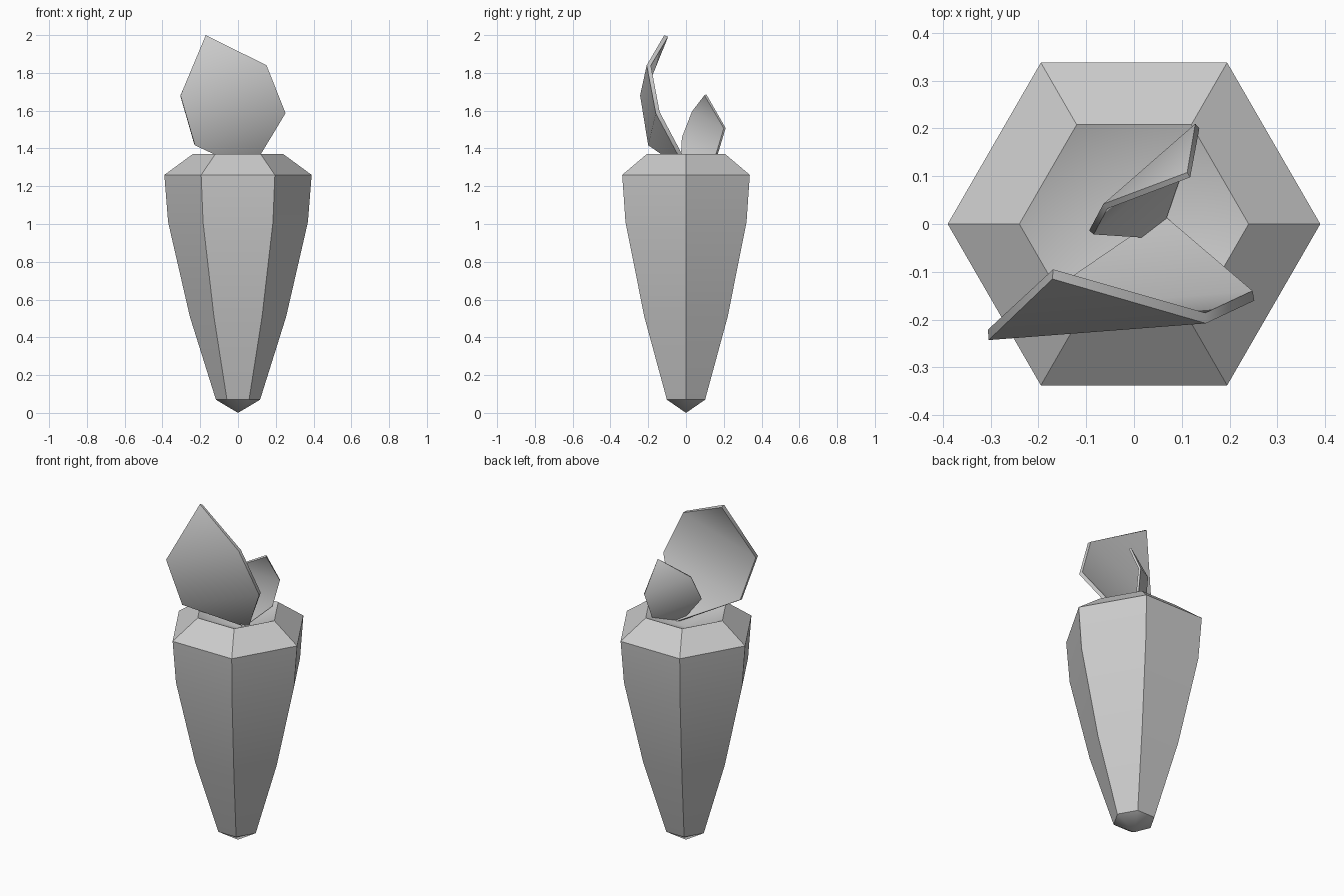
import bpy, bmesh, math
from mathutils import Matrix, Vector

if "Cube" in bpy.data.objects:
    bpy.data.objects.remove(bpy.data.objects["Cube"])


def make_object(name, verts, faces):
    mesh = bpy.data.meshes.new(name)
    mesh.from_pydata(verts, [], faces)
    bm = bmesh.new()
    bm.from_mesh(mesh)
    bmesh.ops.recalc_face_normals(bm, faces=bm.faces)
    bm.to_mesh(mesh)
    bm.free()
    obj = bpy.data.objects.new(name, mesh)
    bpy.context.collection.objects.link(obj)
    return obj


def smooth(obj, degrees):
    bpy.ops.object.select_all(action='DESELECT')
    obj.select_set(True)
    bpy.context.view_layer.objects.active = obj
    bpy.ops.object.shade_smooth_by_angle(angle=math.radians(degrees))


# Root: six-sided lathe, pointed below and dished on top
SIDES = 6
rings = [(0.117, 0.07), (0.255, 0.51), (0.37, 1.01), (0.39, 1.26), (0.24, 1.37)]
verts = [(r * math.cos(math.tau * i / SIDES), r * math.sin(math.tau * i / SIDES), z)
         for r, z in rings for i in range(SIDES)]
bottom, dish = len(verts), len(verts) + 1
verts += [(0, 0, 0.0), (0, 0, 1.27)]
last = (len(rings) - 1) * SIDES
faces = []
for i in range(SIDES):
    j = (i + 1) % SIDES
    for k in range(0, last, SIDES):
        faces.append((k + i, k + j, k + SIDES + j, k + SIDES + i))
    faces.append((bottom, j, i))
    faces.append((dish, last + i, last + j))
smooth(make_object("root", verts, faces), 35)

# Leaves: one bent six-cornered blade, the small one turned and scaled
blade = [(-0.17, -0.105, 1.995), (0.15, -0.197, 1.84), (0.25, -0.15, 1.59),
         (0.063, 0.012, 1.285), (-0.23, -0.19, 1.42), (-0.305, -0.232, 1.68)]
blade_faces = [(0, 5, 1), (5, 4, 2, 1), (4, 3, 2)]


def leaf(name, matrix, thickness):
    obj = make_object(name, [matrix @ Vector(p) for p in blade], blade_faces)
    solid = obj.modifiers.new("thickness", 'SOLIDIFY')
    solid.thickness = thickness
    solid.offset = 0
    bpy.context.view_layer.objects.active = obj
    obj.select_set(True)
    bpy.ops.object.modifier_apply(modifier=solid.name)
    smooth(obj, 50)


leaf("large_leaf", Matrix.Identity(4), 0.022)
shoulder = Vector(blade[1])
leaf("small_leaf",
     Matrix.Translation((-0.06, 0.037, 1.597)) @ Matrix.Rotation(math.radians(-143.3), 4, 'Z')
     @ Matrix.Scale(0.56, 4) @ Matrix.Translation(-shoulder), 0.013)
